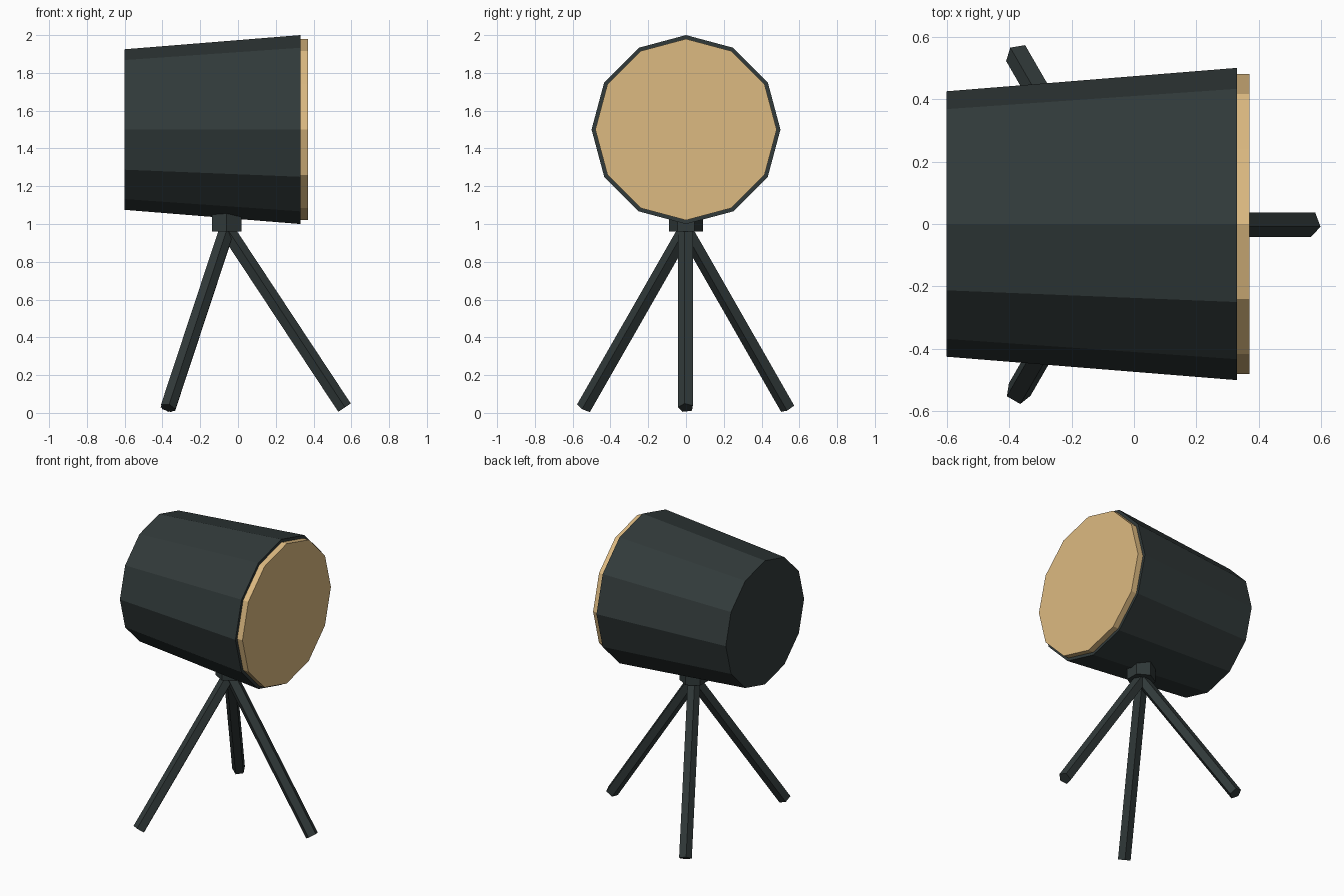
import bpy
from math import radians, cos, sin
from mathutils import Vector

cube = bpy.data.objects.get("Cube")
if cube:
    bpy.data.objects.remove(cube)


def material(name, color):
    mat = bpy.data.materials.new(name)
    mat.use_nodes = True
    mat.diffuse_color = color
    mat.node_tree.nodes["Principled BSDF"].inputs["Base Color"].default_value = color
    return mat


dark = material("dark slate", (0.031, 0.042, 0.042, 1))
tan = material("warm tan", (0.72, 0.49, 0.22, 1))


def prism(name, start, end, r_start, r_end, sides, up, twist, mat):
    """Flat-shaded tapered prism; the first corner is twisted away from 'up'."""
    start, end = Vector(start), Vector(end)
    axis = (end - start).normalized()
    side = axis.cross(Vector(up)).normalized()
    top = side.cross(axis)
    verts = []
    for centre, r in ((start, r_start), (end, r_end)):
        for i in range(sides):
            a = twist + radians(360) * i / sides
            verts.append(centre + r * (cos(a) * top + sin(a) * side))
    faces = [(i, (i + 1) % sides, sides + (i + 1) % sides, sides + i)
             for i in range(sides)]
    faces += [tuple(reversed(range(sides))), tuple(range(sides, 2 * sides))]
    mesh = bpy.data.meshes.new(name)
    mesh.from_pydata(verts, [], faces)
    mesh.materials.append(mat)
    # Make all faces point outwards
    middle = (start + end) / 2
    if (mesh.polygons[0].center - middle).dot(mesh.polygons[0].normal) < 0:
        mesh.flip_normals()
    obj = bpy.data.objects.new(name, mesh)
    bpy.context.collection.objects.link(obj)
    return obj


Z = (0, 0, 1)

# Lamp head: tapered barrel and the glowing panel on its wide end
prism("barrel", (-0.6, 0, 1.5), (0.33, 0, 1.5), 0.425, 0.5, 12, Z, 0, dark)
prism("light_panel", (0.3, 0, 1.5), (0.37, 0, 1.5), 0.48, 0.48, 12, Z, 0, tan)

# Hexagonal hub under the barrel
hub_x = -0.06
prism("hub", (hub_x, 0, 0.96), (hub_x, 0, 1.1), 0.09, 0.09, 6, (0, 1, 0), 0, dark)

# Three splayed five-sided legs
for label, degrees in (("right_panel_side", 0), ("back", 120), ("front", 240)):
    a = radians(degrees)
    foot = (hub_x + 0.623 * cos(a), 0.623 * sin(a), 0.027)
    prism("leg_" + label, (hub_x, 0, 0.97), foot, 0.042, 0.042, 5, Z,
          radians(12) + a, dark)
